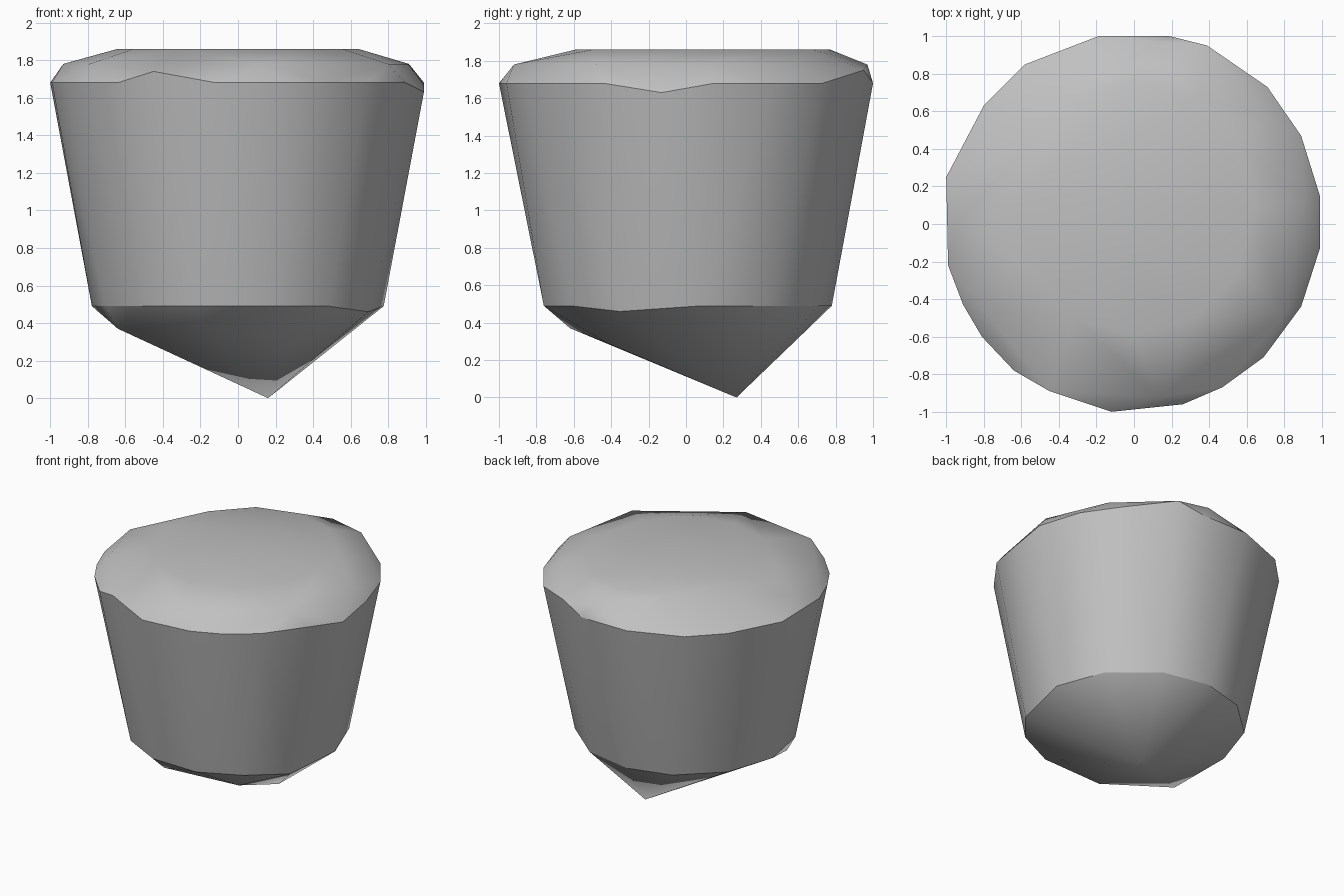
import bpy
import bmesh
from math import cos, sin, radians, tau

cube = bpy.data.objects.get("Cube")
if cube:
    bpy.data.objects.remove(cube, do_unlink=True)


def make_material(name, colour):
    material = bpy.data.materials.new(name)
    material.use_nodes = True
    material.diffuse_color = colour
    shader = next(n for n in material.node_tree.nodes if n.type == "BSDF_PRINCIPLED")
    shader.inputs["Base Color"].default_value = colour
    return material


def add_points(bm, points):
    return [bm.verts.new(point) for point in points]


bm = bmesh.new()

# Wide irregular rim, level except for three corners
rim_outline = [
    (-.19, 1), (.19, 1), (.39, .95), (.71, .73), (.89, .47),
    (.99, .15), (.99, -.13), (.89, -.44), (.69, -.71), (.47, -.87),
    (.26, -.96), (-.12, -1), (-.45, -.89), (-.64, -.78), (-.81, -.6),
    (-.91, -.43), (-.99, -.22), (-1, .25), (-.8, .63), (-.58, .85),
]
rim_bumps = {(.39, .95): 1.75, (.99, -.13): 1.63, (-.45, -.89): 1.74}
rim = add_points(bm, [(x, y, rim_bumps.get((x, y), 1.68)) for x, y in rim_outline])

# Chipped shoulder between the rim and the cap
shoulder = [(-.93, .01), (-.79, -.47), (.13, -.92), (.8, -.48),
            (.91, .12), (.72, .57), (.13, .97)]
add_points(bm, [(x, y, 1.78) for x, y in shoulder])

# Flat cap
cap_sides = 12
cap_angles = [tau * i / cap_sides for i in range(cap_sides)]
add_points(bm, [(.64 * cos(a), .09 + .68 * sin(a), 1.86) for a in cap_angles])

# Lower edge of the tapering wall
base_angles = [6, 35, 65, 92, 118, 147, 176, 205, 230, 255, 283, 308, 333]
base = add_points(bm, [
    (.78 * cos(radians(a)), .78 * sin(radians(a)), .46 if a == 333 else .49)
    for a in base_angles])

# Off-centre point and the bulging corners of the underside
add_points(bm, [(.16, .27, 0), (-.64, -.32, .37), (-.2, -.62, .37), (.3, -.42, .29)])

# Wrap the corners in one skin
hull = bmesh.ops.convex_hull(bm, input=bm.verts[:])
loose = [v for v in bm.verts if not v.link_faces]
bmesh.ops.delete(bm, geom=loose, context="VERTS")
bmesh.ops.recalc_face_normals(bm, faces=bm.faces[:])

# Smooth faces with creases along the rim and the base
for face in bm.faces:
    face.smooth = True
for edge in bm.edges:
    for ring in (rim, base):
        if all(v in ring for v in edge.verts):
            edge.smooth = False

mesh = bpy.data.meshes.new("stone_body")
bm.to_mesh(mesh)
bm.free()
mesh.materials.append(make_material("plain grey", (.53, .53, .53, 1)))
body = bpy.data.objects.new("stone_body", mesh)
bpy.context.collection.objects.link(body)
